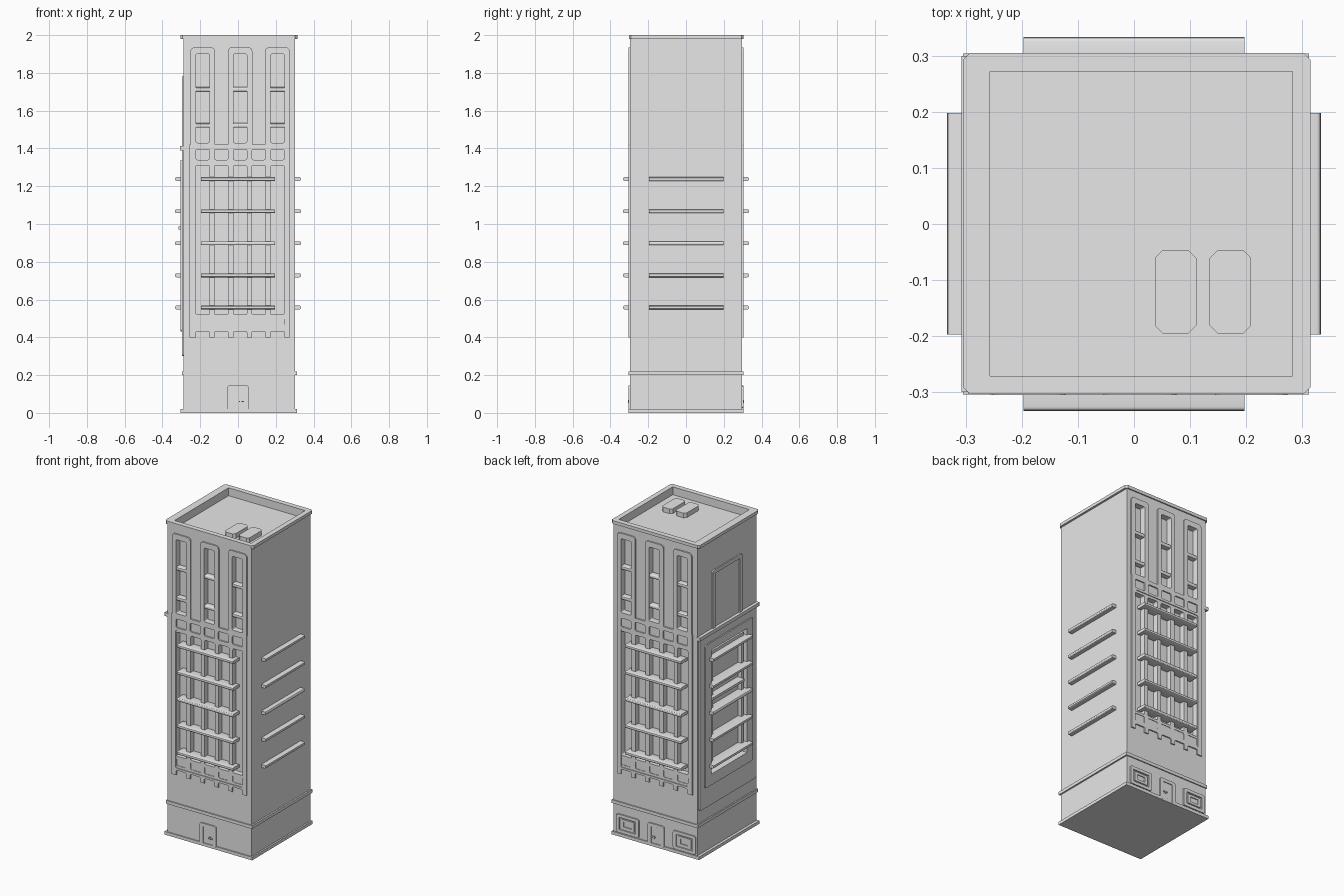
import bpy
import bmesh
from mathutils import Vector

old = bpy.data.objects.get("Cube")
if old:
    bpy.data.objects.remove(old, do_unlink=True)

stone = bpy.data.materials.new("light_grey_stone")
stone.use_nodes = True
grey = (0.8, 0.8, 0.8, 1)
stone.diffuse_color = grey
stone.node_tree.nodes["Principled BSDF"].inputs["Base Color"].default_value = grey


def box(x, y, z, soft=0, axis=None, segments=3):
    """Describe a block by its three spans, rounded along one axis."""
    return (x, y, z, soft, axis, segments)


def build(name, blocks):
    bm = bmesh.new()
    for x, y, z, soft, axis, segments in blocks:
        part = bmesh.new()
        bmesh.ops.create_cube(part, size=1)
        spans = [sorted(s) for s in (x, y, z)]
        for v in part.verts:
            v.co = Vector([s[1] if c > 0 else s[0] for c, s in zip(v.co, spans)])
        if soft:
            edges = []
            for e in part.edges:
                d = e.verts[0].co - e.verts[1].co
                if abs(d["xyz".index(axis)]) > 0.99 * d.length:
                    edges.append(e)
            bmesh.ops.bevel(part, geom=edges, offset=soft, segments=segments,
                            profile=0.5, affect="EDGES")
        temp = bpy.data.meshes.new("temp")
        part.to_mesh(temp)
        part.free()
        bm.from_mesh(temp)
        bpy.data.meshes.remove(temp)
    bmesh.ops.recalc_face_normals(bm, faces=bm.faces)
    mesh = bpy.data.meshes.new(name)
    bm.to_mesh(mesh)
    bm.free()
    mesh.materials.append(stone)
    obj = bpy.data.objects.new(name, mesh)
    bpy.context.scene.collection.objects.link(obj)
    return obj


def cut(obj, blocks):
    """Subtract separate blocks from an object."""
    cutter = build("cutter", blocks)
    cutter.hide_render = True
    mod = obj.modifiers.new("cut", "BOOLEAN")
    mod.operation = "DIFFERENCE"
    mod.solver = "EXACT"
    mod.object = cutter
    bpy.context.view_layer.objects.active = obj
    bpy.ops.object.modifier_apply(modifier=mod.name)
    bpy.data.objects.remove(cutter, do_unlink=True)


def smooth(obj):
    bpy.ops.object.select_all(action="DESELECT")
    obj.select_set(True)
    bpy.context.view_layer.objects.active = obj
    bpy.ops.object.shade_smooth_by_angle()


def around(c, half):
    return (c - half, c + half)


columns = [-0.187 + 0.099 * i for i in range(5)]
arches = columns[::2]
bar_heights = [0.56 + 0.17 * i for i in range(5)]
WALL, FACE, DEEP, OUT = 0.297, 0.305, 0.265, 0.4

# Main tower, with sunken roof and window slots
tower = build("tower", [box((-0.288, 0.302), (-WALL, WALL), (0, 1.985))])
roof_well = [box((-0.257, 0.283), (-0.271, 0.272), (1.95, 2.1))]
cut(tower, roof_well)


def slots(s):
    y = (s * DEEP, s * OUT)
    tall = [box(around(c, 0.036), y, (1.43, 1.9), 0.008, "y") for c in arches]
    low = [box(around(c, 0.036), y, (0.52, 1.31), 0.008, "y") for c in columns]
    return tall + low


cut(tower, slots(1) + slots(-1))
cut(tower, [box((-0.4, -0.265), (-0.18, 0.18), (0.5, 1.29))])

# Cornice, string course and plinth
cornice = build("cornice", [box((-0.305, 0.315), (-0.303, 0.305), (1.98, 2), 0.012, "z", 1)])
cut(cornice, roof_well)
build("string_course", [box((-0.296, 0.312), (-0.304, 0.304), (0.2, 0.22))])
build("plinth", [box((-0.305, 0.312), (-0.304, 0.304), (0, 0.02))])

# Roof units
for i, c in enumerate((0.074, 0.172)):
    build(f"roof_unit_{i + 1}", [box(around(c, 0.037), (-0.195, -0.047), (1.94, 1.98), 0.014, "z", 1)])

for s, side in ((-1, "front"), (1, "back")):
    plate = (s * 0.29, s * FACE)
    through = (s * 0.28, s * OUT)

    # Lower facade: border, sunken field with ribs, notched foot
    panel = build(f"{side}_lower_panel", [box((-0.257, 0.272), plate, (0.4, 1.42))])
    cut(panel, [box((-0.226, 0.246), (s * 0.3, s * OUT), (0.445, 1.325), 0.01, "y")])
    openings = []
    for c in columns:
        for z in ((0.38, 0.432), (0.46, 0.505), (0.52, 1.31), (1.34, 1.395)):
            openings.append(box(around(c, 0.036), through, z, 0.008, "y"))
    cut(panel, openings)

    # Upper facade: three rounded frames with small crossbars
    for i, c in enumerate(arches):
        frame = build(f"{side}_upper_frame_{i + 1}",
                      [box(around(c, 0.065), plate, (1.4, 1.935), 0.02, "y")])
        cut(frame, [box(around(c, 0.036), through, (1.43, 1.9), 0.008, "y"),
                    box(around(c, 0.036), through, (1.34, 1.395))])
    crossbars = [box(around(c, 0.036), (s * 0.26, s * 0.3), around(h, 0.012), 0.008, "x")
                 for c in arches for h in (1.522, 1.713)]
    smooth(build(f"{side}_crossbars", crossbars))

    # Horizontal ledges
    ledges = [box((-0.197, 0.197), (s * DEEP, s * 0.333), around(h - 0.004 + 0.002, 0.01), 0.007, "x")
              for h in bar_heights]
    smooth(build(f"{side}_ledges", ledges))

    # Entrance door
    frame = build(f"{side}_door_frame", [box((-0.057, 0.057), plate, (0.005, 0.145), 0.012, "y")])
    cut(frame, [box((-0.033, 0.033), through, (-0.1, 0.125))])
    leaf = [box((-0.034, 0.034), (s * 0.28, s * 0.299), (0.005, 0.126))]
    if side == "back":
        leaf = [box((0.002 * k, 0.034 * k), (s * 0.28, s * 0.3), (0.005, 0.126)) for k in (-1, 1)]
    build(f"{side}_door", leaf)
    build(f"{side}_door_handle", [box((0.006, 0.034), (s * 0.29, s * 0.308), around(0.06, 0.003)),
                                  box(around(0.014, 0.004), (s * 0.29, s * 0.306), around(0.06, 0.008))])

# Shop windows on the back of the base
for k, name in ((-1, "right"), (1, "left")):
    c = 0.2 * k
    frame = build(f"shop_window_{name}", [box(around(c, 0.08), (0.29, FACE), (0.025, 0.142), 0.012, "y")])
    cut(frame, [box(around(c, 0.058), (0.28, OUT), (0.045, 0.122))])
    pane = build(f"shop_pane_{name}", [box(around(c, 0.046), (0.29, 0.303), (0.053, 0.114))])
    cut(pane, [box(around(c, 0.028), (0.28, OUT), (0.068, 0.099))])

# Side ledges
for s, name in ((1, "left"), (-1, "right")):
    inner = 0.29 if s > 0 else 0.26
    smooth(build(f"{name}_ledges", [box((s * inner, s * 0.333), (-0.197, 0.198), around(h - 0.002, 0.01), 0.007, "y")
                                    for h in bar_heights]))

# Right side: stepped frame around the sunken bay
opening = [box((-0.4, -0.2), (-0.18, 0.18), (0.5, 1.29))]
for name, x, half, z in (("right_backing", -0.297, 0.285, (0.3, 1.4)),
                         ("right_bay_frame", -0.305, 0.24, (0.43, 1.34))):
    ring = build(name, [box((x, -0.28), (-half, half), z, 0.015, "x")])
    cut(ring, opening)
inner = build("right_inner_frame", [box((-0.29, -0.26), (-0.165, 0.165), (0.52, 1.27))])
cut(inner, [box((-0.4, -0.2), (-0.145, 0.145), (0.54, 1.25))])
build("right_bay_sill", [box((-0.315, -0.26), (-0.14, 0.18), around(0.98, 0.008))])
build("right_mid_band", [box((-0.308, -0.28), (-0.3, 0.3), (1.39, 1.412))])

# Right side: tall upper frame
upper = build("right_upper_frame", [box((-0.296, -0.28), (-0.145, 0.15), (1.4, 1.78), 0.012, "x")])
cut(upper, [box((-0.4, -0.2), (-0.122, 0.127), (1.41, 1.757), 0.008, "x")])
